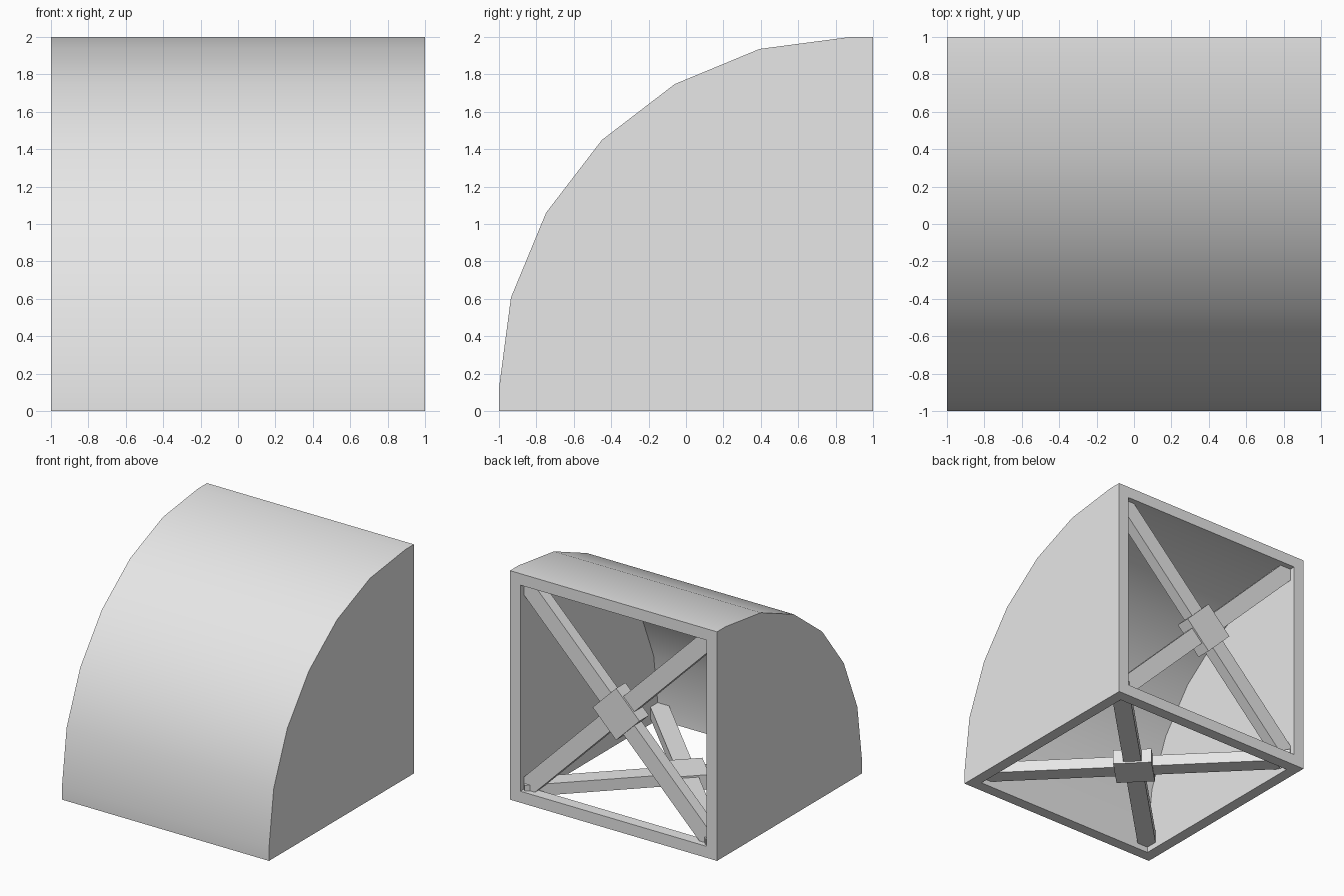
import bpy, bmesh, math
from mathutils import Matrix

cube = bpy.data.objects.get("Cube")
if cube:
    bpy.data.objects.remove(cube, do_unlink=True)

grey = bpy.data.materials.new("plain grey")
grey.use_nodes = True
grey.diffuse_color = (0.8, 0.8, 0.8, 1)
grey.node_tree.nodes["Principled BSDF"].inputs["Base Color"].default_value = (0.8, 0.8, 0.8, 1)

WALL = 0.1
RADIUS = 1.88
CENTRE_Y, CENTRE_Z = 0.88, 0.12


def add_object(name, bm):
    bmesh.ops.recalc_face_normals(bm, faces=bm.faces)
    mesh = bpy.data.meshes.new(name)
    bm.to_mesh(mesh)
    bm.free()
    mesh.materials.append(grey)
    obj = bpy.data.objects.new(name, mesh)
    bpy.context.collection.objects.link(obj)
    return obj


def arc(radius):
    """Quarter arc in 15 degree steps, from the front foot to the top."""
    angles = [math.radians(15 * i) for i in range(7)]
    return [(CENTRE_Y - radius * math.cos(a), CENTRE_Z + radius * math.sin(a)) for a in angles]


def prism(name, profile, half_width):
    """Extrude a y-z profile across x."""
    bm = bmesh.new()
    face = bm.faces.new([bm.verts.new((-half_width, y, z)) for y, z in profile])
    side = bmesh.ops.extrude_face_region(bm, geom=[face])
    verts = [v for v in side["geom"] if isinstance(v, bmesh.types.BMVert)]
    bmesh.ops.translate(bm, verts=verts, vec=(2 * half_width, 0, 0))
    return add_object(name, bm)


def block(name, size, matrix):
    bm = bmesh.new()
    bmesh.ops.create_cube(bm, size=1, matrix=matrix @ Matrix.Diagonal((*size, 1)))
    return add_object(name, bm)


# Curved shell, hollowed out and open at the back and the bottom
shell = prism("curved_shell", arc(RADIUS) + [(1, 2), (1, 0), (-1, 0)], 1)
inner = 1 - WALL
cavity = prism("cavity_cutter",
               arc(RADIUS - WALL) + [(1.2, 2 - WALL), (1.2, WALL), (inner, WALL),
                                     (inner, -0.2), (-inner, -0.2)], inner)
cavity.hide_render = True
cut = shell.modifiers.new("hollow", "BOOLEAN")
cut.object = cavity
cut.operation = "DIFFERENCE"
cut.solver = "EXACT"
bpy.ops.object.select_all(action="DESELECT")
shell.select_set(True)
bpy.context.view_layer.objects.active = shell
bpy.ops.object.modifier_apply(modifier=cut.name)
bpy.data.objects.remove(cavity, do_unlink=True)
bpy.ops.object.shade_smooth_by_angle(angle=math.radians(30))

# Crossed braces with a square hub, set just inside each opening
openings = {
    "bottom": Matrix.Translation((0, 0, WALL)),
    "back": Matrix.Translation((0, 1 - WALL, 1)) @ Matrix.Rotation(math.pi / 2, 4, "X"),
}
for place, frame in openings.items():
    for side, turn in (("rising", 45), ("falling", -45)):
        spin = Matrix.Rotation(math.radians(turn), 4, "Z")
        block(f"{place}_{side}_brace", (2.62, 0.15, 0.1), frame @ spin)
    block(f"{place}_hub", (0.32, 0.32, 0.13), frame @ Matrix.Rotation(math.pi / 4, 4, "Z"))
